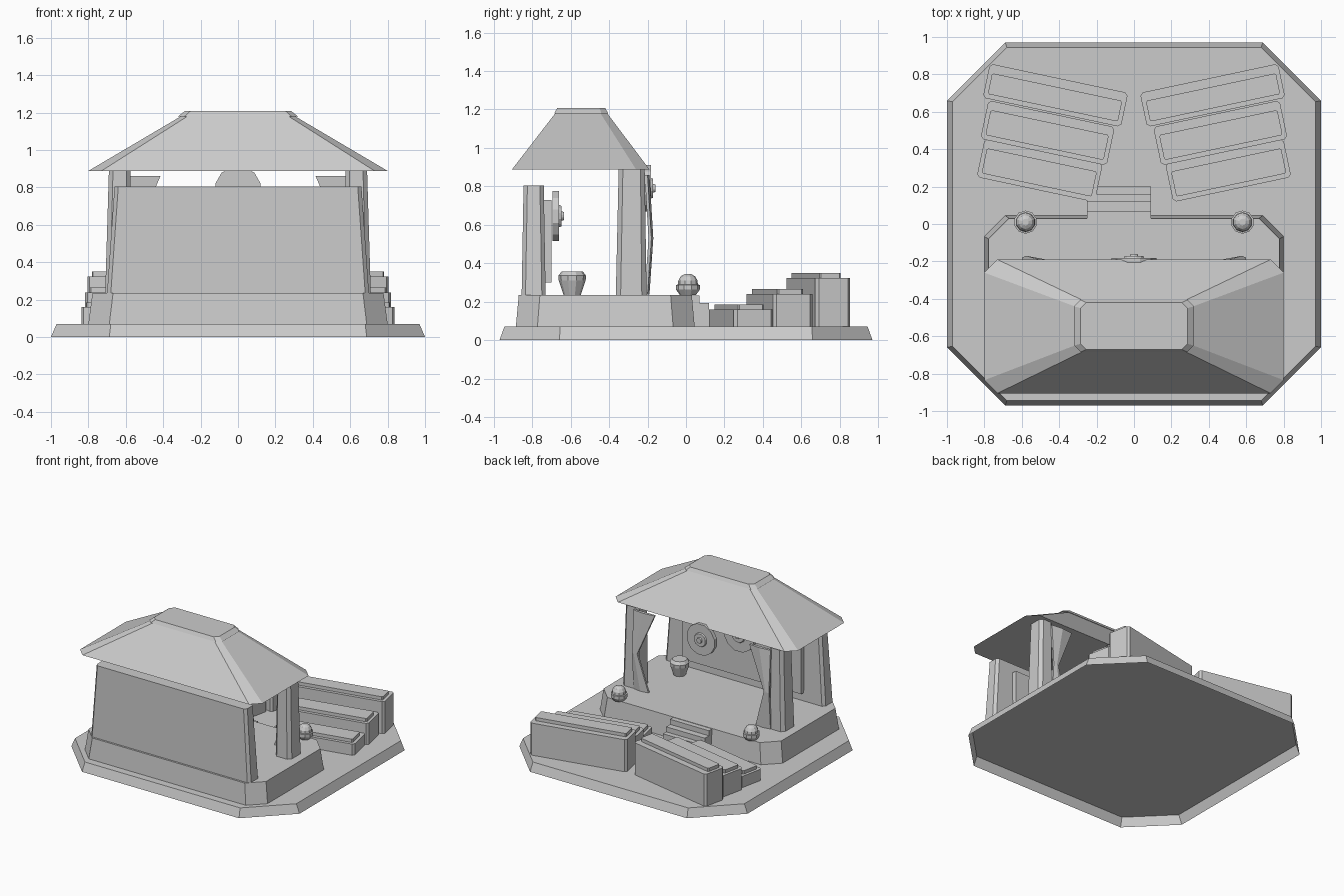
import bpy, bmesh, math
from mathutils import Matrix

cube = bpy.data.objects.get("Cube")
if cube:
    bpy.data.objects.remove(cube)

stone = bpy.data.materials.new("pale_grey")
stone.use_nodes = True
stone.diffuse_color = (0.6, 0.6, 0.6, 1)
bsdf = next(n for n in stone.node_tree.nodes if n.type == 'BSDF_PRINCIPLED')
bsdf.inputs["Base Color"].default_value = stone.diffuse_color


def loft(name, rings, matrix=Matrix(), base=True):
    """Join a stack of point rings into a solid, or a shell open below."""
    bm = bmesh.new()
    rows = [[bm.verts.new(p) for p in ring] for ring in rings]
    n = len(rows[0])
    for a, b in zip(rows, rows[1:]):
        for i in range(n):
            j = (i + 1) % n
            bm.faces.new((a[i], a[j], b[j], b[i]))
    if base:
        bm.faces.new(rows[0][::-1])
    bm.faces.new(rows[-1])
    bm.transform(matrix)
    bmesh.ops.recalc_face_normals(bm, faces=bm.faces)
    mesh = bpy.data.meshes.new(name)
    bm.to_mesh(mesh)
    bm.free()
    mesh.materials.append(stone)
    obj = bpy.data.objects.new(name, mesh)
    bpy.context.collection.objects.link(obj)
    return obj


def octagon(x0, x1, y0, y1, cut, z):
    """Rectangle with cut corners at height z."""
    c = cut
    return [(x0 + c, y0, z), (x1 - c, y0, z), (x1, y0 + c, z), (x1, y1 - c, z),
            (x1 - c, y1, z), (x0 + c, y1, z), (x0, y1 - c, z), (x0, y0 + c, z)]


def box(name, x0, x1, y0, y1, z0, z1):
    return loft(name, [[(x0, y0, z), (x1, y0, z), (x1, y1, z), (x0, y1, z)]
                       for z in (z0, z1)])


def lathe(name, profile, sides, matrix):
    """Turned shape from (radius, height) pairs."""
    turns = [2 * math.pi * (i + 0.5) / sides for i in range(sides)]
    return loft(name, [[(r * math.cos(t), r * math.sin(t), h) for t in turns]
                       for r, h in profile], matrix)


# Ground slab, a shell open underneath, and raised stage
loft("ground_slab", [octagon(-1, 1, -0.97, 0.97, 0.312, 0),
                     octagon(-0.97, 0.97, -0.945, 0.945, 0.29, 0.07)], base=False)
loft("stage", [octagon(-0.8, 0.8, -0.885, 0.045, 0.112, 0.07),
               octagon(-0.778, 0.778, -0.87, 0.03, 0.11, 0.235)], base=False)

# Stairs up to the stage
for i, y in enumerate((0.07, 0.12, 0.16, 0.2)):
    box("stair_step", -0.25, 0.09, 0, y, 0.07, 0.232 - 0.04 * i)

# Closed wall with its inner panel
loft("wall", [octagon(-0.7, 0.7, -0.855, -0.73, 0.02, 0.235),
              octagon(-0.66, 0.66, -0.845, -0.74, 0.02, 0.805)])
box("wall_panel", -0.52, 0.52, -0.745, -0.70, 0.3, 0.73)

# Round ornaments on the wall and the eave
face_back = Matrix.Rotation(-math.pi / 2, 4, 'X')
disc = [(0.135, 0), (0.135, 0.035), (0.06, 0.035), (0.055, 0.048),
        (0.025, 0.048), (0.022, 0.06)]
for name, y, z, size in (("wall_disc", -0.695, 0.645, 1),
                         ("eave_disc", -0.215, 0.79, 0.92)):
    lathe(name, disc, 12,
          Matrix.Translation((0, y, z)) @ face_back @ Matrix.Scale(size, 4))

# Roof and its cap
loft("roof", [octagon(-0.8, 0.8, -0.905, -0.19, 0.07, 0.888),
              octagon(-0.305, 0.305, -0.68, -0.41, 0.035, 1.18)])
loft("roof_cap", [octagon(-0.32, 0.32, -0.685, -0.405, 0.035, 1.18),
                  octagon(-0.285, 0.285, -0.67, -0.42, 0.03, 1.207)])

# Parts repeated on both sides: centre, length, half depth and height of benches
bench_rows = [(0.42, 0.688, 0.755, 0.093, 0.35),
              (0.462, 0.487, 0.69, 0.105, 0.265),
              (0.504, 0.287, 0.645, 0.105, 0.185)]
for side in (-1, 1):
    flip = Matrix.Scale(side, 4, (1, 0, 0))

    # Pillar
    loft("pillar", [octagon(0.57, 0.71, -0.365, -0.205, 0.025, 0.235),
                    octagon(0.575, 0.69, -0.35, -0.215, 0.022, 0.9)], flip)

    # Tied curtain with a centre fold
    rows = [(0.47, 0.6, 0.0, 0.236), (0.555, 0.6, 0.02, 0.53),
            (0.415, 0.6, 0.0, 0.86)]
    loft("curtain", [[(a, y - 0.215, z), (b, y - 0.215, z), (b, y - 0.2, z),
                      ((a + b) / 2, y - 0.19, z), (a, y - 0.2, z)]
                     for a, b, y, z in rows], flip)

    # Lantern on the stage corner: flared foot, collar and dome
    lathe("lantern", [(0.042, 0), (0.062, 0.028), (0.062, 0.052), (0.052, 0.054),
                      (0.05, 0.075), (0.037, 0.097), (0.018, 0.108)], 10,
          Matrix.Translation((0.58 * side, 0.01, 0.235)))

    # Benches angled towards the stage, seat pad set forward on each
    for x, y, length, d, top in bench_rows:
        h = length / 2
        place = Matrix.Translation((x * side, y, 0)) @ \
            Matrix.Rotation(side * math.radians(12), 4, 'Z')
        loft("bench", [octagon(-h, h, -d, d, 0.016, z)
                       for z in (0.07, top - 0.026)], place, base=False)
        h -= 0.022
        loft("bench_seat", [octagon(-h, h, 0.025 - d, d - 0.048, 0.008, z)
                            for z in (top - 0.03, top)], place)

# Flared pot
lathe("pot", [(0.045, 0), (0.07, 0.075), (0.072, 0.1), (0.055, 0.123)], 10,
      Matrix.Translation((0.47, -0.592, 0.235)))
